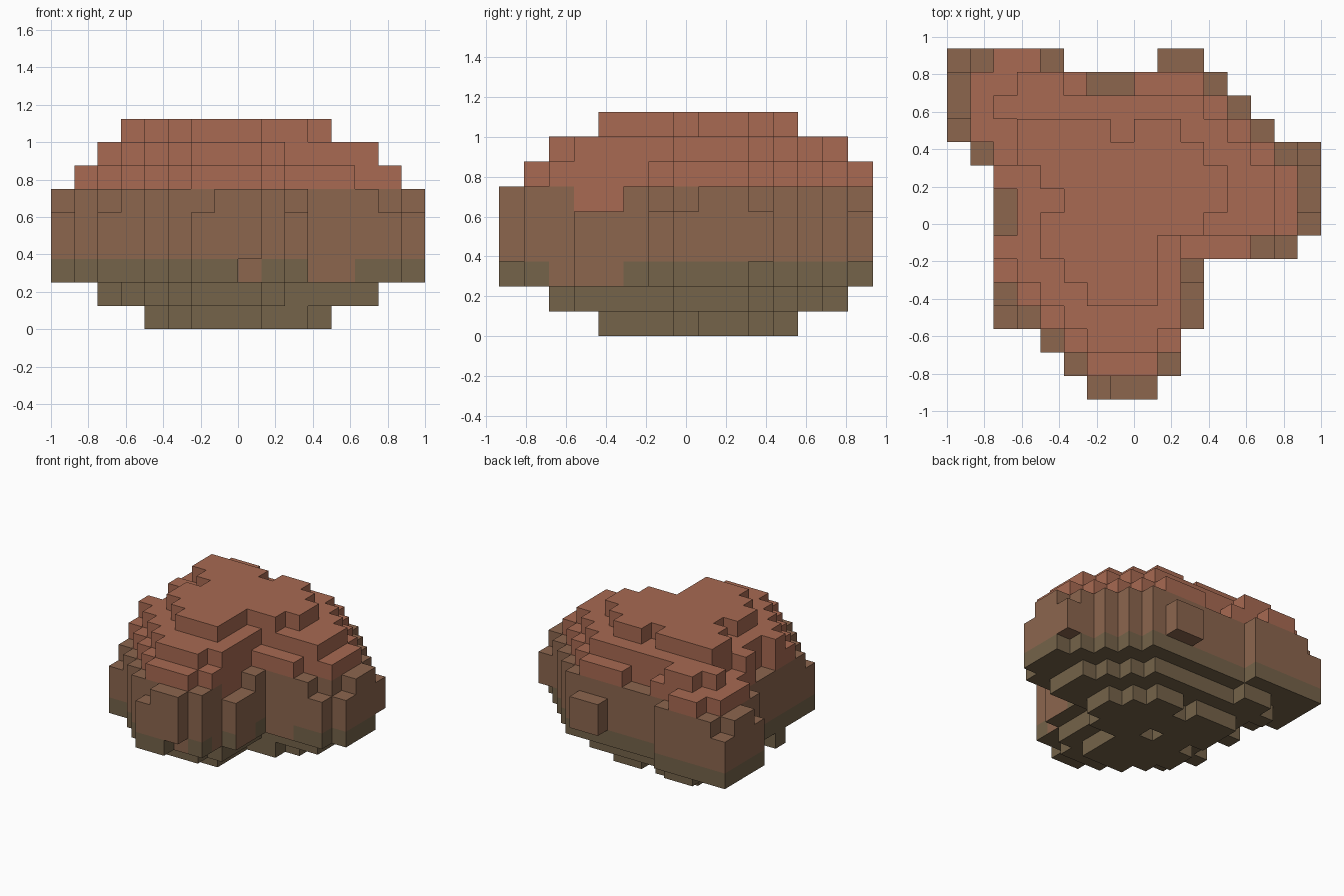
import bpy
import bmesh

cube = bpy.data.objects.get("Cube")
if cube:
    bpy.data.objects.remove(cube, do_unlink=True)

S = 0.125            # block size
X0, Y0 = -1.0, -0.9375


def material(name, rgb):
    m = bpy.data.materials.new(name)
    m.use_nodes = True
    m.diffuse_color = (*rgb, 1)
    bsdf = m.node_tree.nodes["Principled BSDF"]
    bsdf.inputs["Base Color"].default_value = (*rgb, 1)
    bsdf.inputs["Roughness"].default_value = 0.9
    return m


OLIVE, BROWN, RED = 0, 1, 2
MATS = [material("olive base", (0.178, 0.125, 0.067)),
        material("brown middle", (0.262, 0.133, 0.076)),
        material("red top", (0.392, 0.144, 0.084))]


def tier(first_row, spans, missing=()):
    """Set of (column, row) blocks from one column span per row."""
    cells = {(i, first_row + r) for r, (a, b) in enumerate(spans)
             for i in range(a, b)}
    return cells - set(missing)


# Plan shapes of the rock, rows from front to back
belly = tier(0, [(6, 9), (5, 10), (4, 10), (2, 11), (2, 11), (2, 11), (2, 15),
                 (2, 16), (2, 16), (2, 16), (1, 16), (0, 14), (0, 13), (0, 12),
                 (0, 5)])
shoulder = tier(1, [(6, 9), (5, 10), (4, 10), (3, 10), (2, 10), (2, 13),
                    (3, 15), (3, 15), (2, 15), (2, 14), (1, 13), (1, 12),
                    (1, 11), (2, 4)], [(6, 13), (7, 13)])
upper = tier(2, [(6, 9), (5, 10), (4, 10), (3, 10), (2, 10), (3, 14), (3, 14),
                 (2, 14), (3, 13), (3, 12), (2, 11), (3, 5)])
crown = tier(4, [(6, 9), (5, 9), (4, 9), (4, 11), (5, 12), (4, 12), (3, 11),
                 (3, 10)], [(7, 11)])

# Chipped corners and the small bump on the back
chips = {(0, 11), (0, 14), (2, 3), (6, 0), (10, 3), (10, 4), (14, 6), (15, 7),
         (15, 10)}
bump = {(9, 14), (10, 14)}
foot = {c for c in crown if c[0] >= 4} - {(7, 8)}

layers = [foot, upper, belly - {(8, 0), (15, 10)}, belly | bump, belly | bump,
          belly - chips, shoulder, upper, crown]
solid = {(i, j, k) for k, cells in enumerate(layers) for i, j in cells}


def colour(cell, n):
    """Colour by height, with a few patches in the sheltered hollows."""
    i, j, k = cell
    if k == 5 and n == (1, 0, 0) and j in (3, 4) and i == 9:
        return RED
    if k == 2 and n == (1, 0, 0) and j in (2, 3, 4):
        return BROWN
    if k == 2 and n == (0, -1, 0) and ((j == 6 and i in (11, 12)) or (i, j) == (8, 1)):
        return BROWN
    if n == (0, 0, -1) and (i, j, k) == (7, 8, 1):
        return BROWN
    return OLIVE if k < 3 else BROWN if k < 6 else RED


def block_face(cell, n):
    """Four corners of one block side, wound outwards."""
    axis = next(a for a in range(3) if n[a])
    u, v = (axis + 1) % 3, (axis + 2) % 3
    order = [(0, 0), (1, 0), (1, 1), (0, 1)]
    if n[axis] < 0:
        order.reverse()
    pts = []
    for a, b in order:
        p = list(cell)
        p[axis] += n[axis] > 0
        p[u] += a
        p[v] += b
        pts.append(tuple(p))
    return pts


DIRS = [(1, 0, 0), (-1, 0, 0), (0, 1, 0), (0, -1, 0), (0, 0, 1), (0, 0, -1)]


def build_band(name, k_range):
    """Outer skin of all blocks whose layer lies in the range."""
    bm = bmesh.new()
    verts = {}
    for cell in sorted(c for c in solid if c[2] in k_range):
        for n in DIRS:
            if tuple(c + d for c, d in zip(cell, n)) in solid:
                continue
            corners = []
            for p in block_face(cell, n):
                if p not in verts:
                    verts[p] = bm.verts.new((X0 + p[0] * S, Y0 + p[1] * S, p[2] * S))
                corners.append(verts[p])
            bm.faces.new(corners).material_index = colour(cell, n)
    me = bpy.data.meshes.new(name)
    bm.to_mesh(me)
    bm.free()
    for m in MATS:
        me.materials.append(m)
    ob = bpy.data.objects.new(name, me)
    bpy.context.collection.objects.link(ob)


build_band("rock_base", range(0, 3))
build_band("rock_middle", range(3, 6))
build_band("rock_top", range(6, 9))
